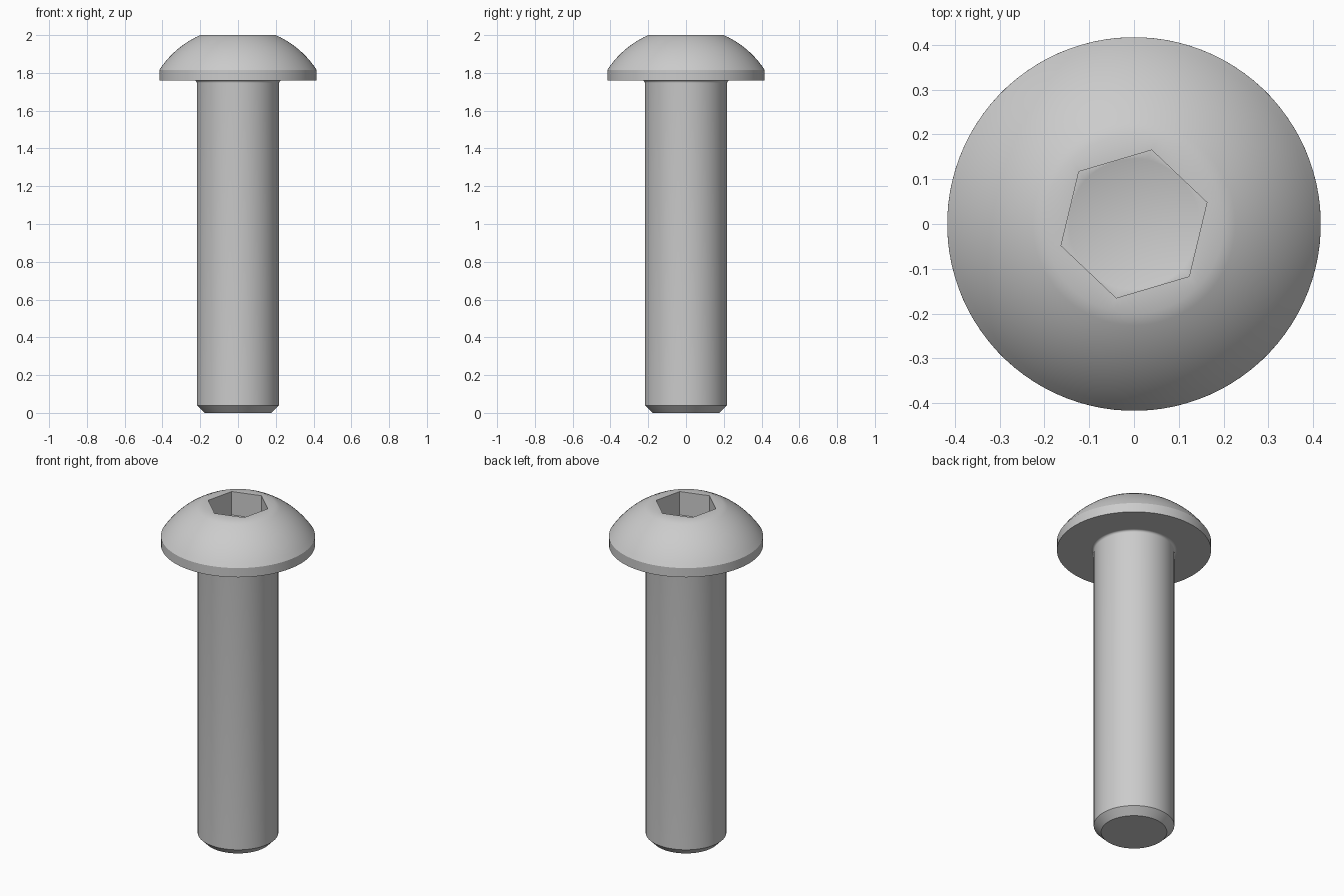
import bpy, bmesh
from math import sin, cos, pi, radians, atan2, hypot

cube = bpy.data.objects.get("Cube")
if cube:
    bpy.data.objects.remove(cube, do_unlink=True)

SEGMENTS = 96
HEX_TURN = radians(16.5)
HEX_APOTHEM = 0.147

steel = bpy.data.materials.new("grey steel")
steel.use_nodes = True
steel.diffuse_color = (0.6, 0.6, 0.6, 1)
steel.node_tree.nodes["Principled BSDF"].inputs["Base Color"].default_value = (0.6, 0.6, 0.6, 1)


def hexagon(angle):
    """Radius of the hex socket outline, angle measured from one corner."""
    return HEX_APOTHEM / cos(angle % (pi / 3) - pi / 6)


def lathe(name, profile):
    """Spin (radius, z) pairs; a radius may be a function of the angle, 0 is a pole."""
    bm = bmesh.new()
    rings = []
    for radius, z in profile:
        if radius == 0:
            rings.append([bm.verts.new((0, 0, z))] * SEGMENTS)
            continue
        ring = []
        for i in range(SEGMENTS):
            a = 2 * pi * i / SEGMENTS
            r = radius(a) if callable(radius) else radius
            ring.append(bm.verts.new((r * cos(a + HEX_TURN), r * sin(a + HEX_TURN), z)))
        rings.append(ring)
    for low, high in zip(rings, rings[1:]):
        for i in range(SEGMENTS):
            j = (i + 1) % SEGMENTS
            corners = dict.fromkeys((low[i], low[j], high[j], high[i]))
            bm.faces.new(list(corners))
    mesh = bpy.data.meshes.new(name)
    bm.to_mesh(mesh)
    bm.free()
    mesh.materials.append(steel)
    obj = bpy.data.objects.new(name, mesh)
    bpy.context.collection.objects.link(obj)
    bpy.ops.object.select_all(action="DESELECT")
    obj.select_set(True)
    bpy.context.view_layer.objects.active = obj
    bpy.ops.object.shade_smooth_by_angle(angle=radians(30))
    return obj


# Shank: chamfered tip and a small fillet under the head
SHANK, UNDER, FILLET = 0.218, 1.76, 0.013
fillet = [(SHANK + FILLET * (1 - cos(t)), UNDER - FILLET * (1 - sin(t)))
          for t in (k * pi / 12 for k in range(7))]
lathe("shank", [(0, 0), (0.178, 0), (SHANK, 0.04)] + fillet)

# Head: flat underside, short rim, spherical dome, flat top, hex socket with drilled floor
RIM, RIM_TOP, FLAT, CENTRE = 0.417, 1.815, 0.2, 1.546
start, end = atan2(RIM_TOP - CENTRE, RIM), atan2(2 - CENTRE, FLAT)
ball = hypot(FLAT, 2 - CENTRE)
dome = [(ball * cos(t), CENTRE + ball * sin(t))
        for t in (start + (end - start) * k / 10 for k in range(10))]
lathe("head", [(SHANK + FILLET, UNDER), (RIM, UNDER)] + dome + [
    (FLAT, 2), (hexagon, 2), (hexagon, 1.86), (HEX_APOTHEM - 0.001, 1.86), (0, 1.78)])
